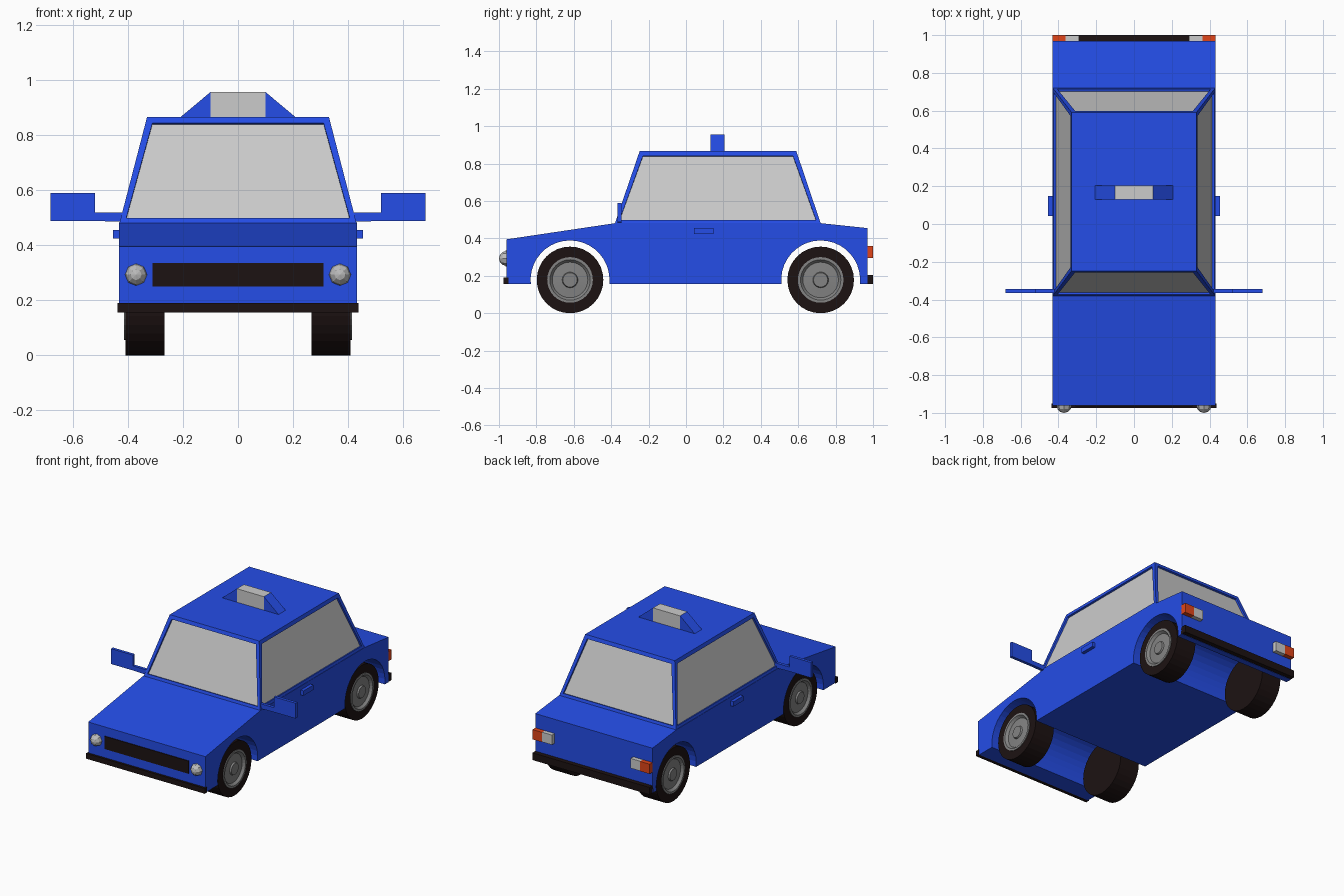
import bpy, bmesh, math
from mathutils import Matrix, Vector

if "Cube" in bpy.data.objects:
    bpy.data.objects.remove(bpy.data.objects["Cube"])


def material(name, rgb):
    m = bpy.data.materials.new(name)
    m.diffuse_color = (*rgb, 1)
    m.use_nodes = True
    m.node_tree.nodes["Principled BSDF"].inputs["Base Color"].default_value = m.diffuse_color
    return m


BLUE = material("blue paint", (0.018, 0.075, 0.8))
BLACK = material("black rubber", (0.012, 0.006, 0.006))
STEEL = material("steel", (0.23, 0.23, 0.23))
ORANGE = material("orange lens", (0.75, 0.06, 0.01))
GLASS = material("pale glass", (0.8, 0.8, 0.8))


def finish(name, bm, *mats):
    bmesh.ops.recalc_face_normals(bm, faces=bm.faces)
    me = bpy.data.meshes.new(name)
    bm.to_mesh(me)
    bm.free()
    for m in mats:
        me.materials.append(m)
    ob = bpy.data.objects.new(name, me)
    bpy.context.collection.objects.link(ob)
    return ob


def box(name, x, y, z, mat):
    """Box from (min, max) ranges."""
    bm = bmesh.new()
    bmesh.ops.create_cube(bm, size=1)
    for v in bm.verts:
        v.co = [r[0] + (c + 0.5) * (r[1] - r[0]) for r, c in zip((x, y, z), v.co)]
    return finish(name, bm, mat)


def prism(name, points, offset, mat):
    """Extrude a closed outline of 3D points along an offset."""
    bm = bmesh.new()
    face = bm.faces.new([bm.verts.new(p) for p in points])
    new = bmesh.ops.extrude_face_region(bm, geom=[face], use_keep_orig=True)["geom"]
    bmesh.ops.translate(bm, vec=offset, verts=[v for v in new if isinstance(v, bmesh.types.BMVert)])
    return finish(name, bm, mat)


def lathe(name, profile, side, y, z, mat, steps=32):
    """Spin (x, radius) points around a wheel axle."""
    bm = bmesh.new()
    verts = [bm.verts.new((side * x, y, z + r)) for x, r in profile]
    edges = [bm.edges.new(e) for e in zip(verts, verts[1:])]
    bmesh.ops.spin(bm, geom=verts + edges, cent=(0, y, z), axis=(1, 0, 0),
                   angle=2 * math.pi, steps=steps)
    bmesh.ops.remove_doubles(bm, verts=bm.verts, dist=1e-4)
    return finish(name, bm, mat)


WHEEL_R, ARCH_R, FLOOR = 0.178, 0.211, 0.155
AXLES = {"front": -0.62, "rear": 0.72}

# Lower body: side profile with wheel arches cut right through
profile = [(0.97, FLOOR), (0.97, 0.455), (0.715, 0.482), (-0.375, 0.482), (-0.96, 0.395), (-0.96, FLOOR)]
drop = math.asin((WHEEL_R - FLOOR) / ARCH_R)
for yc in AXLES.values():
    for i in range(21):
        a = math.pi + drop - i / 20 * (math.pi + 2 * drop)
        profile.append((yc + ARCH_R * math.cos(a), WHEEL_R + ARCH_R * math.sin(a)))
prism("lower_body", [(-0.432, y, z) for y, z in profile], Vector((0.864, 0, 0)), BLUE)

# Cabin: tapered block with recessed windows
bm = bmesh.new()
bmesh.ops.create_cube(bm, size=2)
for v in bm.verts:
    top = v.co.z > 0
    back = v.co.y > 0
    v.co = (v.co.x * (0.33 if top else 0.43),
            (0.59 if top else 0.72) if back else (-0.248 if top else -0.38),
            0.866 if top else 0.481)
bm.normal_update()
panes = [f for f in bm.faces if abs(f.normal.z) < 0.8]
bmesh.ops.inset_individual(bm, faces=panes, thickness=0.031)
bm.normal_update()
bmesh.ops.inset_individual(bm, faces=panes, thickness=0, depth=-0.012)
for f in panes:
    f.material_index = 1
finish("cabin", bm, BLUE, GLASS)

# Roof sign: pale centre with a sloped wedge on each side
Y0, Y1 = 0.13, 0.205
box("roof_sign", (-0.1, 0.1), (Y0, Y1), (0.86, 0.956), GLASS)

# Front trim and both bumpers
box("grille", (-0.31, 0.31), (-0.965, -0.95), (0.25, 0.335), BLACK)
box("front_bumper", (-0.438, 0.438), (-0.975, -0.95), (0.155, 0.19), BLACK)
box("rear_bumper", (-0.432, 0.432), (0.96, 1.0), (0.157, 0.205), BLACK)

for side, s in (("left", 1), ("right", -1)):
    def span(a, b):
        return tuple(sorted((s * a, s * b)))

    prism(side + "_sign_wedge", [(s * 0.1, Y0, 0.86), (s * 0.21, Y0, 0.864), (s * 0.1, Y0, 0.956)],
          Vector((0, Y1 - Y0, 0)), BLUE)

    # Wing mirror on a short arm, and door handle
    outline = [(0.41, 0.485), (0.52, 0.488), (0.68, 0.488), (0.68, 0.59), (0.52, 0.59), (0.52, 0.518), (0.41, 0.518)]
    prism(side + "_mirror", [(s * x, -0.365, z) for x, z in outline], Vector((0, 0.02, 0)), BLUE)
    box(side + "_door_handle", span(0.42, 0.454), (0.043, 0.147), (0.424, 0.456), BLUE)

    # Faceted headlight
    bm = bmesh.new()
    bmesh.ops.create_uvsphere(bm, u_segments=8, v_segments=6, radius=0.04,
                              matrix=Matrix.Translation((s * 0.37, -0.96, 0.293)) @ Matrix.Rotation(math.pi / 2, 4, "X"))
    finish(side + "_headlight", bm, material("lamp", (0.5, 0.5, 0.5)))

    # Tail light pair
    box(side + "_indicator", span(0.362, 0.432), (0.96, 1.0), (0.295, 0.36), ORANGE)
    box(side + "_reversing_light", span(0.29, 0.362), (0.96, 0.998), (0.295, 0.36), GLASS)

    # Wheels: tyre and stepped rim
    for end, y in AXLES.items():
        tag = f"{end}_{side}_"
        lathe(tag + "tyre", [(0.266, 0), (0.266, WHEEL_R), (0.409, WHEEL_R), (0.409, 0.12), (0.39, 0.12)],
              s, y, WHEEL_R, BLACK)
        lathe(tag + "rim", [(0.39, 0.122), (0.414, 0.122), (0.414, 0.108), (0.398, 0.095),
                            (0.402, 0.042), (0.412, 0.038), (0.412, 0)], s, y, WHEEL_R, STEEL)
